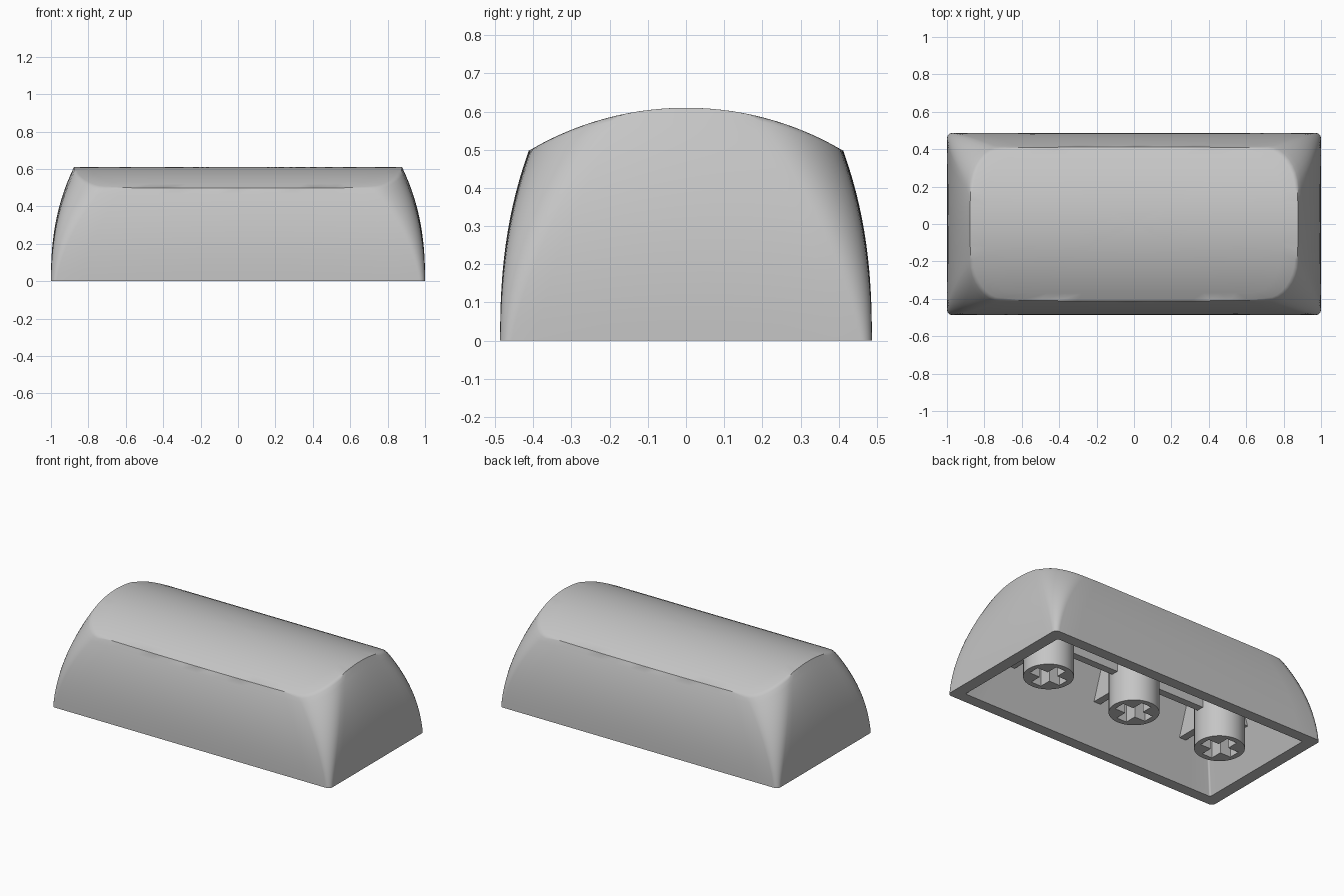
import bpy, bmesh, math

cube = bpy.data.objects.get("Cube")
if cube:
    bpy.data.objects.remove(cube, do_unlink=True)

GREY = (0.56, 0.56, 0.56, 1)
grey = bpy.data.materials.new("grey plastic")
grey.use_nodes = True
grey.diffuse_color = GREY
grey.node_tree.nodes["Principled BSDF"].inputs["Base Color"].default_value = GREY

CORNER, SIDE, RINGS = 8, 14, 14     # outline and height resolution
CEILING = 0.44
STEM_R, STEM_Z = 0.147, 0.035
SPACING = 0.645


def finish(name, bm, angle=None):
    """Turn a bmesh into a named, grey, optionally smooth object."""
    bmesh.ops.recalc_face_normals(bm, faces=bm.faces)
    mesh = bpy.data.meshes.new(name)
    bm.to_mesh(mesh)
    bm.free()
    mesh.materials.append(grey)
    obj = bpy.data.objects.new(name, mesh)
    bpy.context.collection.objects.link(obj)
    if angle:
        bpy.ops.object.select_all(action='DESELECT')
        obj.select_set(True)
        bpy.context.view_layer.objects.active = obj
        bpy.ops.object.shade_smooth_by_angle(angle=math.radians(angle))
    return obj


def outline(hx, hy, rx, ry, bow):
    """Rectangle with elliptical corners and slightly bowed sides."""
    arcs = []
    for q, (sx, sy) in enumerate([(1, 1), (-1, 1), (-1, -1), (1, -1)]):
        arc = []
        for i in range(CORNER + 1):
            a = math.pi / 2 * (q + i / CORNER)
            arc.append((sx * (hx - rx) + rx * math.cos(a),
                        sy * (hy - ry) + ry * math.sin(a)))
        arcs.append(arc)
    points = []
    for q, arc in enumerate(arcs):
        points += arc
        (ax, ay), (bx, by) = arc[-1], arcs[(q + 1) % 4][0]
        for i in range(1, SIDE):
            t = i / SIDE
            points.append((ax + (bx - ax) * t, ay + (by - ay) * t))
    return [(x * (1 - bow * (y / hy) ** 2), y * (1 - bow * (x / hx) ** 2))
            for x, y in points]


def bridge(bm, a, b):
    n = len(a)
    for i in range(n):
        bm.faces.new((a[i], a[(i + 1) % n], b[(i + 1) % n], b[i]))


def walls(bm, low, high, height, curve):
    """Loft between two outline settings, from z = 0 to the upper height."""
    top = outline(*high)
    rings = []
    for k in range(RINGS + 1):
        t = k / RINGS
        blend = (t ** curve,) * 2 + (t ** 1.2,) * 3
        shape = [a + (b - a) * f for a, b, f in zip(low, high, blend)]
        rings.append([bm.verts.new((x, y, t * height(ty)))
                      for (x, y), (_, ty) in zip(outline(*shape), top)])
    for a, b in zip(rings, rings[1:]):
        bridge(bm, a, b)
    return rings[0], rings[-1]


def crown(y):
    radius = 0.81
    return 0.61 - radius + math.sqrt(radius ** 2 - y * y)


# Hollow cap: curved outer walls, barrel-shaped top, rim and tapered cavity
bm = bmesh.new()
outer_rim, crest = walls(bm, (1, 0.487, 0.03, 0.03, 0),
                         (0.877, 0.412, 0.15, 0.22, 0.018), crown, 2.4)
steps = 10
ring = crest
for k in range(1, steps):
    s = 1 - k / steps
    smaller = [bm.verts.new((v.co.x * s, v.co.y * s, crown(v.co.y * s))) for v in crest]
    bridge(bm, ring, smaller)
    ring = smaller
centre = bm.verts.new((0, 0, crown(0)))
for i, v in enumerate(ring):
    bm.faces.new((v, ring[(i + 1) % len(ring)], centre))
inner_rim, ceiling = walls(bm, (0.923, 0.415, 0.01, 0.01, 0),
                           (0.77, 0.265, 0.01, 0.01, 0), lambda y: CEILING, 1)
bridge(bm, outer_rim, inner_rim)
bm.faces.new(ceiling)
# softened crest between walls and top
crest_edges = [bm.edges.get((v, crest[i - 1])) for i, v in enumerate(crest)]
bmesh.ops.bevel(bm, geom=crest_edges, offset=0.014, segments=3, profile=0.5,
                affect='EDGES', clamp_overlap=True)
finish("cap_shell", bm, 40)


# Round stem with a cross-shaped socket, made from four mirrored quarters
def stem(name, cx):
    arm, half, socket_top, n = 0.112, 0.036, 0.28, 10
    profile = [(STEM_R * math.cos(math.pi / 2 * i / n),
                STEM_R * math.sin(math.pi / 2 * i / n)) for i in range(n + 1)]
    profile += [(0, arm), (half, arm), (half, half), (arm, half), (arm, 0)]
    bm = bmesh.new()
    for sx, sy in [(1, 1), (-1, 1), (-1, -1), (1, -1)]:
        low, mid, high = [[bm.verts.new((cx + sx * x, sy * y, z)) for x, y in profile]
                          for z in (STEM_Z, socket_top, CEILING + 0.02)]
        bm.faces.new(low)
        count = len(profile)
        for i in range(count):
            j = (i + 1) % count
            if i != n and j != 0:
                bm.faces.new((low[i], low[j], mid[j], mid[i]))
            if i < n:
                bm.faces.new((mid[i], mid[j], high[j], high[i]))
        # socket floor
        floor = [bm.verts.new((cx + sx * x, sy * y, socket_top))
                 for x, y in [(0, 0)] + profile[:n:-1]]
        bm.faces.new(floor)
    bmesh.ops.remove_doubles(bm, verts=bm.verts, dist=0.0001)
    finish(name, bm, 30)


def rib(name, x0, x1, y0, y1, z0=0.245):
    bm = bmesh.new()
    bmesh.ops.create_cube(bm, size=1)
    for v in bm.verts:
        v.co = (x0 if v.co.x < 0 else x1, y0 if v.co.y < 0 else y1,
                z0 if v.co.z < 0 else CEILING + 0.02)
    finish(name, bm)


# Stems with support ribs, which run from the stem into the cavity walls
THIN, INSIDE = 0.024, STEM_R - 0.01
for label, side in (("right", -1), ("middle", 0), ("left", 1)):
    cx = side * SPACING
    stem(label + "_stem", cx)
    for end, s in (("front", -1), ("back", 1)):
        a, b = sorted((s * INSIDE, s * 0.35))
        rib(f"{label}_{end}_rib", cx - THIN, cx + THIN, a, b)
    if side:
        a, b = sorted((cx + side * INSIDE, cx + side * 0.22))
        rib(label + "_outer_rib", a, b, -THIN, THIN)
        a, b = sorted((side * INSIDE, cx - side * INSIDE))
        rib(label + "_linking_rib", a, b, -THIN, THIN)
